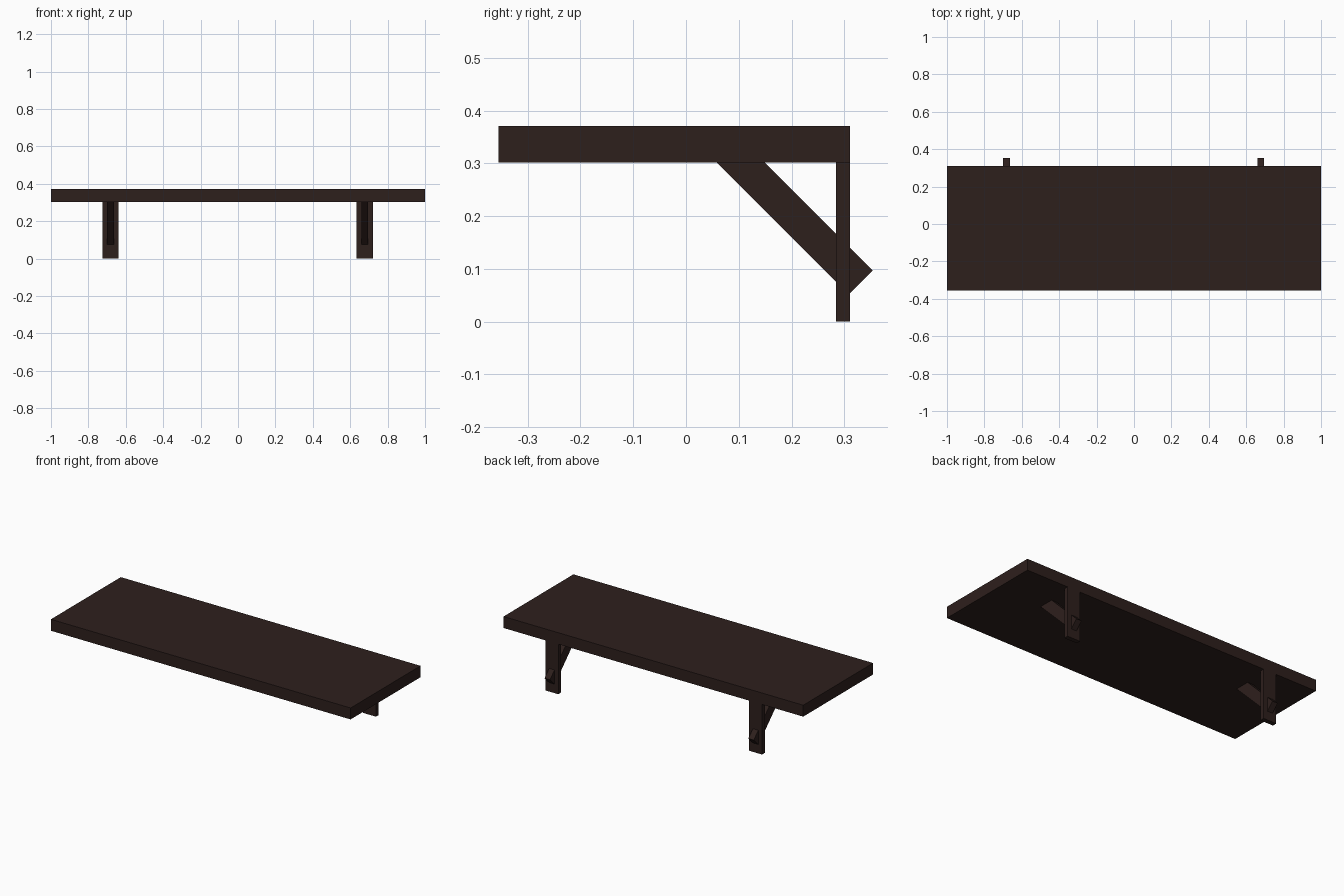
import bpy
import math
from mathutils import Vector

if "Cube" in bpy.data.objects:
    bpy.data.objects.remove(bpy.data.objects["Cube"])

wood = bpy.data.materials.new("dark_wood")
wood.diffuse_color = (0.027, 0.014, 0.012, 1)
wood.use_nodes = True
wood.node_tree.nodes["Principled BSDF"].inputs["Base Color"].default_value = wood.diffuse_color


def box(name, centre, size, tilt=0.0):
    bpy.ops.mesh.primitive_cube_add(size=1, location=centre)
    ob = bpy.context.object
    ob.name = name
    ob.scale = size
    bpy.ops.object.transform_apply(location=False, rotation=False, scale=True)
    ob.rotation_euler.x = tilt
    ob.data.materials.append(wood)
    return ob


# Shelf board
Y0, Y1, Z0, Z1 = -0.355, 0.311, 0.302, 0.371
box("shelf_board", (0, (Y0 + Y1) / 2, (Z0 + Z1) / 2), (2, Y1 - Y0, Z1 - Z0))

# Brace runs at 45 degrees from inside the board out through the wall plate
brace_low = Vector((0.331, 0.074))
brace_high = Vector((0.068, 0.337))
mid = (brace_low + brace_high) / 2
length = (brace_high - brace_low).length

for side, x in (("left", -0.682), ("right", 0.678)):
    # Upright wall plate
    box(side + "_wall_plate", (x, 0.2975, Z0 / 2), (0.087, 0.027, Z0))
    # Diagonal brace
    box(side + "_brace", (x, mid.x, mid.y), (0.036, length, 0.0645),
        -math.pi / 4)
